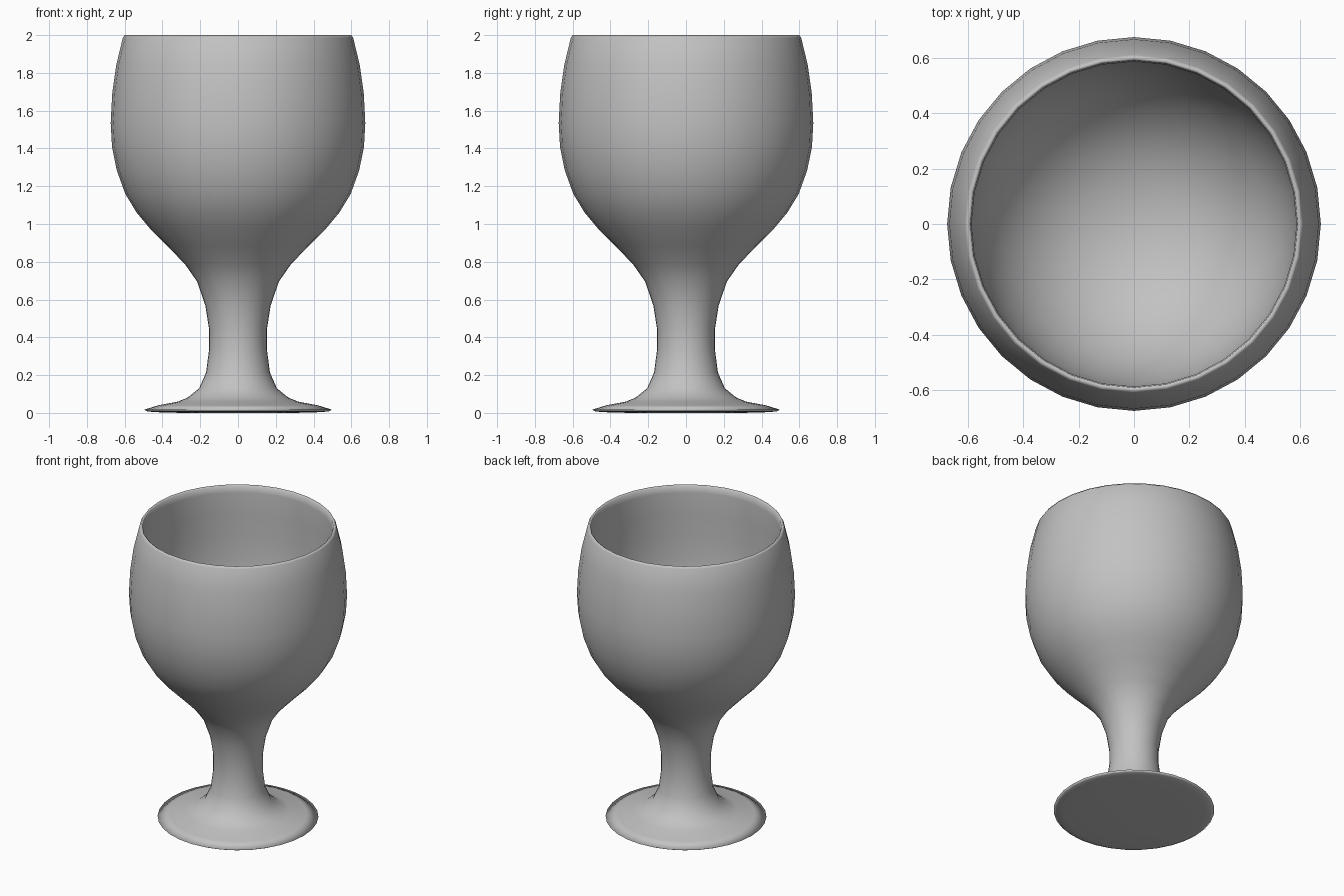
import bpy, bmesh, math

if "Cube" in bpy.data.objects:
    bpy.data.objects.remove(bpy.data.objects["Cube"])

SIDES = 32

# Profile as (radius, height): underside, foot, stem, outer bowl, rim, inner bowl
PROFILE = [
    (0, 0.004), (0.30, 0.0), (0.44, 0.004), (0.48, 0.008), (0.497, 0.017),
    (0.423, 0.040), (0.317, 0.060), (0.265, 0.082), (0.206, 0.13),
    (0.169, 0.214), (0.153, 0.336), (0.153, 0.442), (0.173, 0.569),
    (0.217, 0.696), (0.280, 0.786), (0.375, 0.885), (0.468, 0.978),
    (0.537, 1.061), (0.597, 1.16), (0.642, 1.285), (0.667, 1.41),
    (0.674, 1.535), (0.666, 1.69), (0.645, 1.84), (0.610, 1.985),
    (0.600, 2.0), (0.590, 1.992),
    (0.586, 1.95), (0.588, 1.80), (0.590, 1.65), (0.587, 1.50),
    (0.571, 1.36), (0.535, 1.23), (0.48, 1.12), (0.40, 1.02),
    (0.30, 0.94), (0.20, 0.895), (0.10, 0.87), (0, 0.862),
]

glaze = bpy.data.materials.new("plain grey")
glaze.diffuse_color = (0.54, 0.54, 0.54, 1)
glaze.use_nodes = True
glaze.node_tree.nodes["Principled BSDF"].inputs["Base Color"].default_value = glaze.diffuse_color


def lathe(name, profile, material):
    bm = bmesh.new()
    rings = []
    for r, z in profile:
        if r == 0:
            rings.append([bm.verts.new((0, 0, z))] * SIDES)
        else:
            rings.append([bm.verts.new((r * math.cos(math.tau * i / SIDES),
                                        r * math.sin(math.tau * i / SIDES), z))
                          for i in range(SIDES)])
    for a, b in zip(rings, rings[1:]):
        for i in range(SIDES):
            j = (i + 1) % SIDES
            corners = dict.fromkeys((a[i], a[j], b[j], b[i]))
            bm.faces.new(list(corners))
    bmesh.ops.recalc_face_normals(bm, faces=bm.faces)
    mesh = bpy.data.meshes.new(name)
    bm.to_mesh(mesh)
    bm.free()
    mesh.materials.append(material)
    mesh.shade_smooth()
    obj = bpy.data.objects.new(name, mesh)
    bpy.context.collection.objects.link(obj)
    return obj


# Whole goblet in one turned piece
lathe("goblet", PROFILE, glaze)
